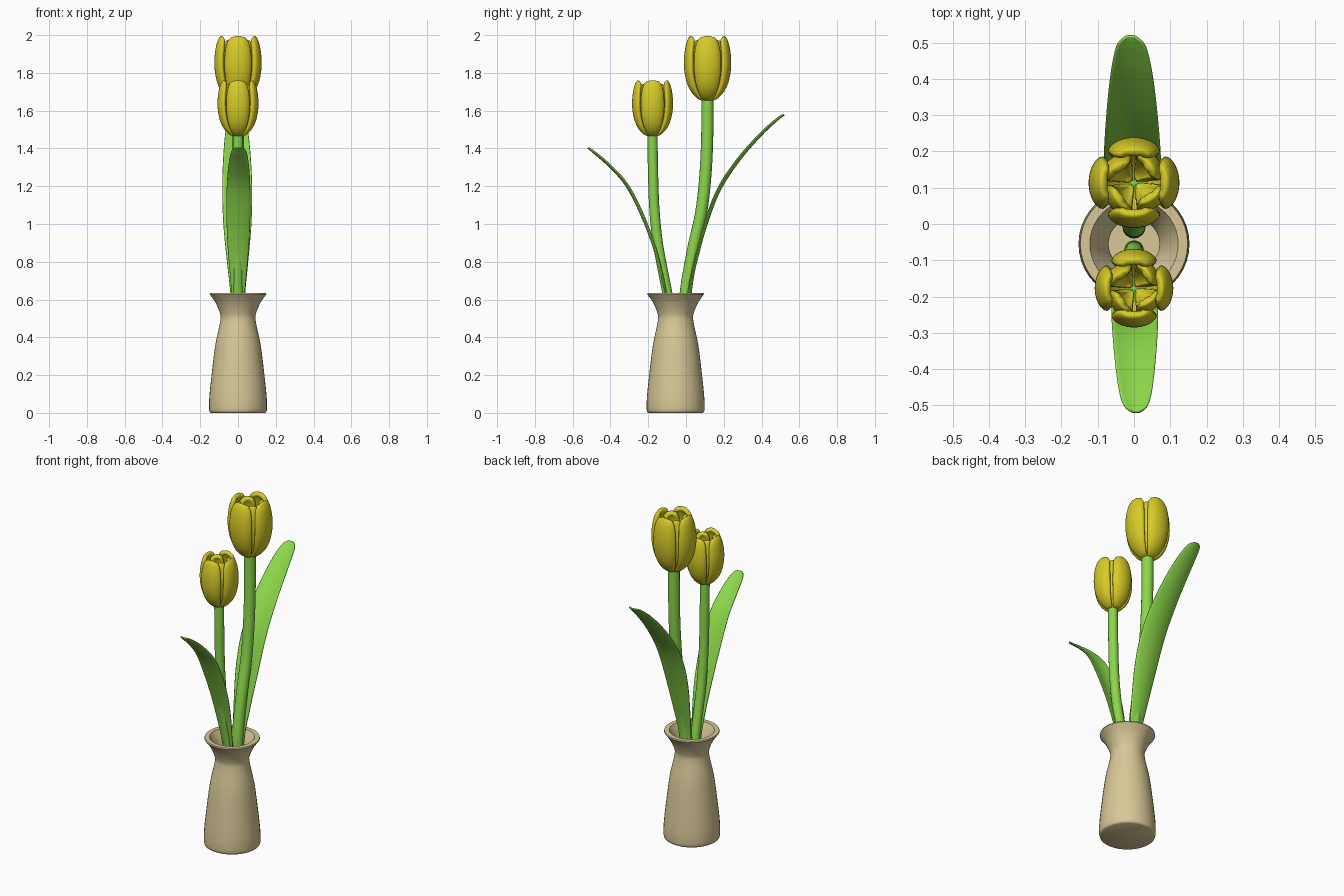
import bpy, bmesh, math
from mathutils import Vector

if "Cube" in bpy.data.objects:
    bpy.data.objects.remove(bpy.data.objects["Cube"])


def material(name, rgb):
    m = bpy.data.materials.new(name)
    m.diffuse_color = (*rgb, 1)
    m.use_nodes = True
    m.node_tree.nodes["Principled BSDF"].inputs["Base Color"].default_value = m.diffuse_color
    return m


TAN = material("ceramic", (0.69, 0.58, 0.31))
YELLOW = material("petal_yellow", (0.68, 0.60, 0.02))
GREEN = material("leaf_green", (0.26, 0.68, 0.07))


def spline(pts, n):
    """Sample a Catmull-Rom curve through tuples, n steps per span."""
    p = [Vector(q) for q in pts]
    p = [2 * p[0] - p[1]] + p + [2 * p[-1] - p[-2]]
    out = []
    for i in range(1, len(p) - 2):
        a, b, c, d = p[i - 1:i + 3]
        for k in range(n):
            t = k / n
            out.append(0.5 * (2 * b + (c - a) * t + (2 * a - 5 * b + 4 * c - d) * t * t
                              + (3 * b - a - 3 * c + d) * t ** 3))
    return out + [p[-2]]


def loft(name, rows, mat, closed=False, thickness=0, offset=-1, bevel=False):
    """Skin rows of points; closed rows become capped tubes, open ones thick sheets."""
    bm = bmesh.new()
    vs = [[bm.verts.new(c) for c in r] for r in rows]
    n = len(rows[0])
    for a, b in zip(vs, vs[1:]):
        for i in range(n if closed else n - 1):
            j = (i + 1) % n
            bm.faces.new((a[i], a[j], b[j], b[i]))
    if closed:
        bm.faces.new(vs[0][::-1])
        bm.faces.new(vs[-1])
        bmesh.ops.recalc_face_normals(bm, faces=bm.faces)
    me = bpy.data.meshes.new(name)
    bm.to_mesh(me)
    bm.free()
    me.materials.append(mat)
    ob = bpy.data.objects.new(name, me)
    bpy.context.collection.objects.link(ob)
    if thickness:
        s = ob.modifiers.new("thickness", 'SOLIDIFY')
        s.thickness, s.offset = thickness, offset
        d = ob.modifiers.new("soft", 'SUBSURF')
        d.levels = d.render_levels = 1
    bpy.ops.object.select_all(action='DESELECT')
    bpy.context.view_layer.objects.active = ob
    ob.select_set(True)
    bpy.ops.object.shade_smooth_by_angle(angle=math.radians(45))
    return ob


def ring(x, y, z, r, n):
    return [(x + r * math.cos(2 * math.pi * i / n), y + r * math.sin(2 * math.pi * i / n), z)
            for i in range(n)]


# Vase: outer wall, flared rim, inner wall and floor
outer = spline([(0.153, 0.015), (0.152, 0.08), (0.140, 0.2), (0.120, 0.36), (0.095, 0.48),
                (0.095, 0.525), (0.120, 0.585), (0.150, 0.628)], 4)
inner = spline([(0.122, 0.635), (0.095, 0.585), (0.073, 0.525), (0.073, 0.48), (0.098, 0.36),
                (0.118, 0.2), (0.125, 0.03)], 4)
profile = [(0.143, 0.0), (0.150, 0.004)] + [tuple(p) for p in outer] + [(0.148, 0.635)] \
    + [tuple(p) for p in inner]
loft("vase", [ring(0, -0.055, z, r, 40) for r, z in profile], TAN, closed=True)


# Stems: near-vertical tubes following a side path of (y, z)
def stem(name, path, r):
    loft(name, [ring(0, y, z, r, 16) for y, z in spline(path, 5)], GREEN, closed=True)


stem("tall_stem", [(-0.008, 0.25), (-0.006, 0.5), (0, 0.65), (0.04, 0.88), (0.08, 1.06),
                   (0.102, 1.25), (0.112, 1.45), (0.114, 1.68)], 0.032)
stem("short_stem", [(-0.072, 0.25), (-0.078, 0.5), (-0.102, 0.65), (-0.146, 0.88),
                    (-0.166, 1.06), (-0.174, 1.25), (-0.178, 1.49)], 0.027)


# Leaves: cupped blades along a path of (y, z, half width)
def leaf(name, path, side, x_lean):
    rows = []
    pts = spline(path, 4)
    for i, (y, z, w) in enumerate(pts):
        a, b = pts[max(i - 1, 0)], pts[min(i + 1, len(pts) - 1)]
        ty, tz = b[0] - a[0], b[1] - a[1]
        ln = math.hypot(ty, tz)
        ny, nz = -side * tz / ln, side * ty / ln   # towards the stem
        row = []
        for k in range(-4, 5):
            u = k / 4
            cup = 0.2 * w * u * u
            row.append((w * u + x_lean * i / len(pts), y + ny * cup, z + nz * cup))
        rows.append(row)
    loft(name, rows, GREEN, thickness=0.009, offset=0)


leaf("long_leaf", [(0.0, 0.45, 0.03), (0.018, 0.635, 0.04), (0.050, 0.78, 0.055),
                   (0.107, 0.99, 0.075), (0.180, 1.18, 0.080), (0.285, 1.34, 0.074),
                   (0.40, 1.472, 0.062), (0.475, 1.543, 0.048), (0.505, 1.568, 0.034),
                   (0.520, 1.578, 0.010)], 1, -0.01)
leaf("short_leaf", [(-0.085, 0.45, 0.025), (-0.110, 0.635, 0.036), (-0.168, 0.865, 0.056),
                    (-0.245, 1.065, 0.065), (-0.325, 1.215, 0.062), (-0.42, 1.318, 0.053),
                    (-0.48, 1.370, 0.043), (-0.508, 1.394, 0.030), (-0.520, 1.403, 0.010)],
     -1, 0.006)

# Flowers: petal section as (height, radius, half angle), for a bloom one unit tall
PETAL = [(0.0, 0.05, 44), (0.035, 0.15, 44), (0.16, 0.265, 43), (0.34, 0.335, 43),
         (0.56, 0.362, 43), (0.78, 0.345, 42), (0.93, 0.305, 39), (1.0, 0.255, 30)]


def petal(name, centre, size, turn, radial=1.0, tall=1.0, lift=0.0, swirl=0.0):
    rows = []
    for z, r, half in spline(PETAL, 2):
        row = []
        for k in range(-4, 5):
            u = k / 4
            a = turn + math.radians(half) * u
            rr = r * radial * (1 - 0.09 * u ** 4 + swirl * u) * size
            row.append((centre[0] + rr * math.cos(a), centre[1] + rr * math.sin(a),
                        centre[2] + (lift + z * tall - 0.035 * z ** 4 * u * u) * size))
        rows.append(row)
    loft(name, rows, YELLOW, thickness=0.075 * size)


def flower(name, centre, size):
    for i in range(4):
        turn = i * math.pi / 2
        petal(f"{name}_outer_petal_{i + 1}", centre, size, turn)
        petal(f"{name}_inner_petal_{i + 1}", centre, size, turn + math.pi / 4,
              radial=0.74, tall=0.90, lift=0.04, swirl=0.12)


flower("tall_flower", (0, 0.114, 1.65), 0.35)
flower("short_flower", (0, -0.177, 1.462), 0.303)
